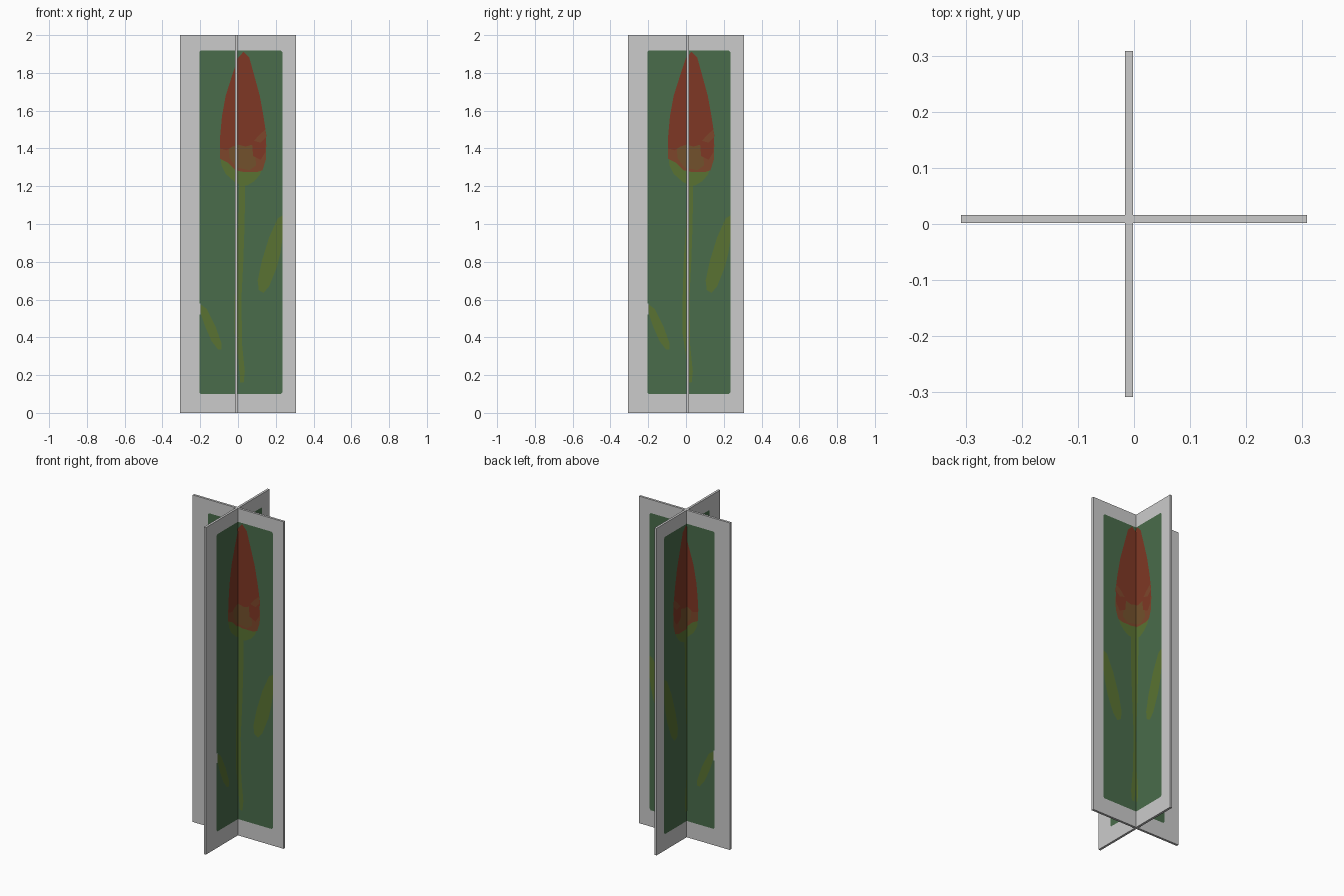
import bpy, bmesh
from mathutils import Vector

H, R = 2.0, 0.308
X0, X1 = -0.016, -0.002      # thickness range of the side-facing panel
Y0, Y1 = 0.002, 0.016        # thickness range of the front-facing panel


def material(name, rgb):
    m = bpy.data.materials.new(name)
    m.diffuse_color = (*rgb, 1)
    return m


grey = material("pale grey", (0.6, 0.6, 0.6))
green = material("leaf green background", (0.068, 0.15, 0.07))
red = material("petal red", (0.212, 0.039, 0.018))
russet = material("russet", (0.205, 0.062, 0.024))
brown = material("orange brown", (0.17, 0.082, 0.025))
olive = material("olive green", (0.10, 0.171, 0.032))


def make(name, bm, mat):
    me = bpy.data.meshes.new(name)
    bm.to_mesh(me)
    bm.free()
    me.materials.append(mat)
    ob = bpy.data.objects.new(name, me)
    bpy.context.collection.objects.link(ob)
    return ob


# Crossed panels: one plus-shaped profile pulled up
bm = bmesh.new()
plus = [(-R, Y0), (X0, Y0), (X0, -R), (X1, -R), (X1, Y0), (R, Y0),
        (R, Y1), (X1, Y1), (X1, R), (X0, R), (X0, Y1), (-R, Y1)]
base = bm.faces.new([bm.verts.new((x, y, 0)) for x, y in plus])
top = bmesh.ops.extrude_face_region(bm, geom=[base])["geom"]
bmesh.ops.translate(bm, vec=(0, 0, H),
                    verts=[g for g in top if isinstance(g, bmesh.types.BMVert)])
bmesh.ops.recalc_face_normals(bm, faces=bm.faces)
make("crossed_panels", bm, grey)


def decal(name, outline, mat, layer):
    """Repeat a flat painted shape on both sides of both panels."""
    d = 0.0008 * layer
    sides = [(lambda u, v: (u, Y0 - d, v), (0, -1, 0)),
             (lambda u, v: (u, Y1 + d, v), (0, 1, 0)),
             (lambda u, v: (X1 + d, u, v), (1, 0, 0)),
             (lambda u, v: (X0 - d, u, v), (-1, 0, 0))]
    bm = bmesh.new()
    for place, normal in sides:
        f = bm.faces.new([bm.verts.new(place(u, v)) for u, v in outline])
        f.normal_update()
        if f.normal.dot(Vector(normal)) < 0:
            f.normal_flip()
    bmesh.ops.triangulate(bm, faces=bm.faces)
    make(name, bm, mat)


# Picture background with clipped corners and a small nick by the low leaf
decal("picture_background",
      [(-0.198, 0.10), (0.228, 0.10), (0.235, 0.11), (0.235, 1.91), (0.228, 1.918),
       (-0.198, 1.918), (-0.205, 1.91), (-0.205, 0.58), (-0.198, 0.58),
       (-0.198, 0.52), (-0.205, 0.52), (-0.205, 0.11)], green, 1)

# Stem and leaves
decal("stem",
      [(0.005, 1.23), (0.0, 1.0), (-0.012, 0.8), (-0.018, 0.6), (-0.018, 0.42),
       (0.0, 0.3), (0.012, 0.16), (0.03, 0.16), (0.036, 0.22), (0.022, 0.36),
       (0.018, 0.6), (0.028, 0.8), (0.035, 1.0), (0.038, 1.23)], olive, 2)
decal("large_leaf",
      [(0.235, 1.045), (0.21, 1.03), (0.165, 0.93), (0.125, 0.80), (0.104, 0.70),
       (0.11, 0.65), (0.135, 0.635), (0.165, 0.67), (0.205, 0.77), (0.225, 0.85),
       (0.235, 0.92)], olive, 2)
decal("small_leaf",
      [(-0.198, 0.575), (-0.165, 0.55), (-0.12, 0.46), (-0.088, 0.37), (-0.088, 0.335),
       (-0.105, 0.335), (-0.14, 0.38), (-0.175, 0.46), (-0.198, 0.53)], olive, 2)

# Bud: green base, then petal bands laid from bottom to top
decal("bud_base",
      [(-0.093, 1.38), (-0.088, 1.31), (-0.065, 1.265), (-0.02, 1.225), (0.015, 1.205),
       (0.05, 1.205), (0.085, 1.225), (0.115, 1.26), (0.135, 1.31), (0.13, 1.38)],
      olive, 2)
decal("lower_petals",
      [(-0.096, 1.42), (-0.095, 1.345), (-0.055, 1.325), (-0.015, 1.285), (0.03, 1.275),
       (0.10, 1.275), (0.13, 1.285), (0.147, 1.34), (0.15, 1.42)], russet, 3)
decal("petal_underside",
      [(-0.05, 1.43), (-0.045, 1.35), (-0.01, 1.30), (0.06, 1.285), (0.095, 1.31),
       (0.09, 1.43)], brown, 4)
decal("upper_petals",
      [(0.03, 1.912), (0.0, 1.88), (-0.03, 1.79), (-0.065, 1.68), (-0.085, 1.57),
       (-0.096, 1.45), (-0.096, 1.40), (-0.06, 1.39), (-0.03, 1.41), (0.0, 1.42),
       (0.04, 1.41), (0.075, 1.42), (0.08, 1.36), (0.12, 1.34), (0.145, 1.38),
       (0.15, 1.47), (0.135, 1.57), (0.115, 1.68), (0.085, 1.79), (0.06, 1.88)],
      red, 5)
decal("right_petal_fleck",
      [(0.085, 1.44), (0.12, 1.43), (0.149, 1.46), (0.145, 1.50), (0.11, 1.47)], russet, 6)
